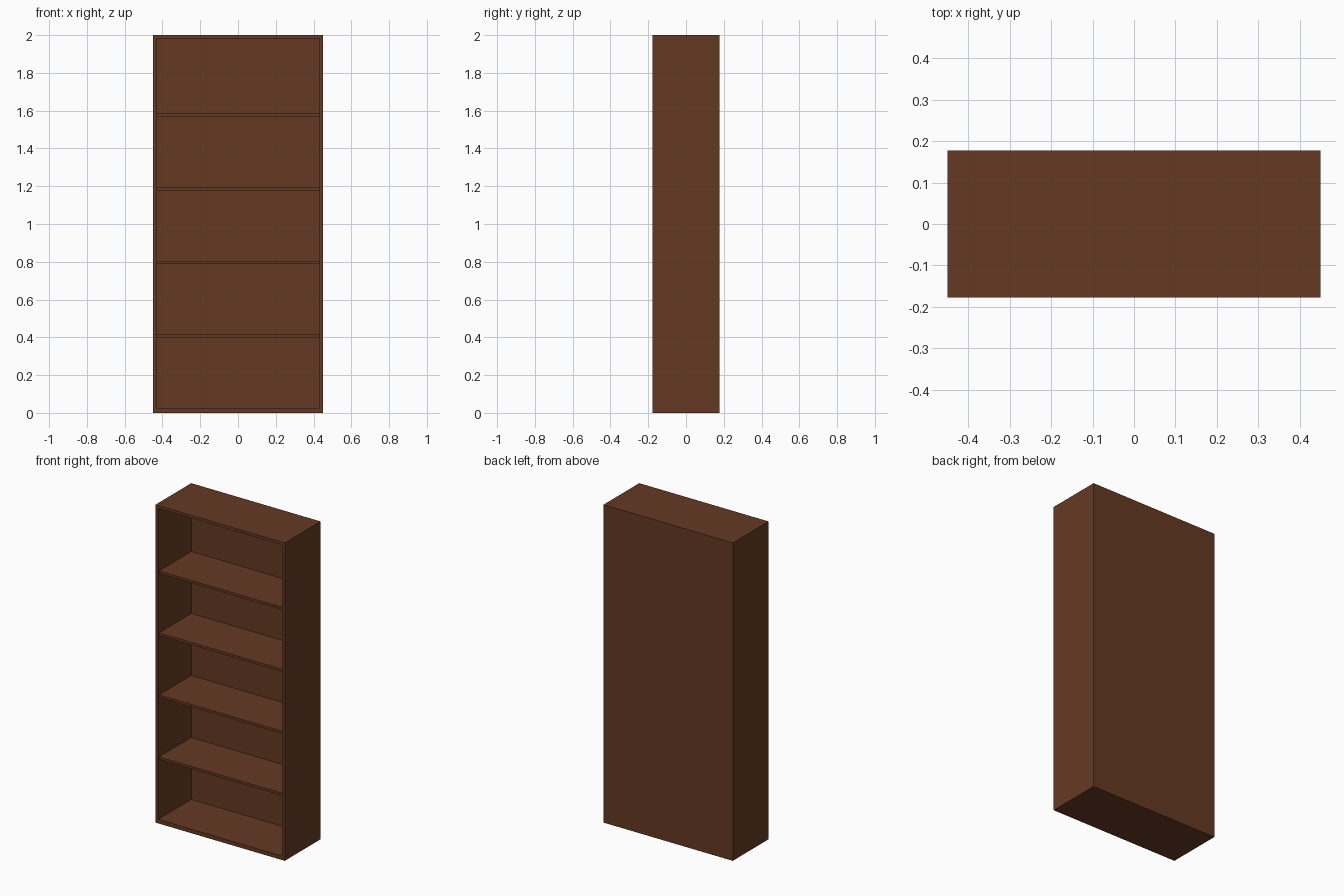
import bpy

if "Cube" in bpy.data.objects:
    bpy.data.objects.remove(bpy.data.objects["Cube"])

# Overall sizes
W, D, H = 0.90, 0.355, 2.0
T = 0.018          # board thickness
BACK = 0.025       # back panel thickness
RECESS = 0.01      # shelf set-back from the front edge

wood = bpy.data.materials.new("dark_brown_wood")
wood.diffuse_color = (0.130, 0.042, 0.017, 1)
wood.use_nodes = True
wood.node_tree.nodes["Principled BSDF"].inputs["Base Color"].default_value = wood.diffuse_color


def board(name, x0, x1, y0, y1, z0, z1):
    """Box between two corners."""
    bpy.ops.mesh.primitive_cube_add(
        size=1, location=((x0 + x1) / 2, (y0 + y1) / 2, (z0 + z1) / 2))
    ob = bpy.context.object
    ob.name = name
    ob.scale = (x1 - x0, y1 - y0, z1 - z0)
    bpy.ops.object.transform_apply(location=False, rotation=False, scale=True)
    ob.data.materials.append(wood)
    return ob


front, back = -D / 2, D / 2
inner = W / 2 - T

# Side panels
board("left_side", -W / 2, -inner, front, back, 0, H)
board("right_side", inner, W / 2, front, back, 0, H)

# Top, bottom and back panels fitted between the sides
board("top_panel", -inner, inner, front, back, H - T, H)
board("bottom_panel", -inner, inner, front, back, 0, 0.025)
board("back_panel", -inner, inner, back - BACK, back, 0.025, H - T)

# Evenly spaced shelves, slightly recessed
for i in range(1, 5):
    z = 0.0166 + 0.39 * i
    board(f"shelf_{i}", -inner, inner, front + RECESS, back - BACK, z - 0.008, z + 0.008)
